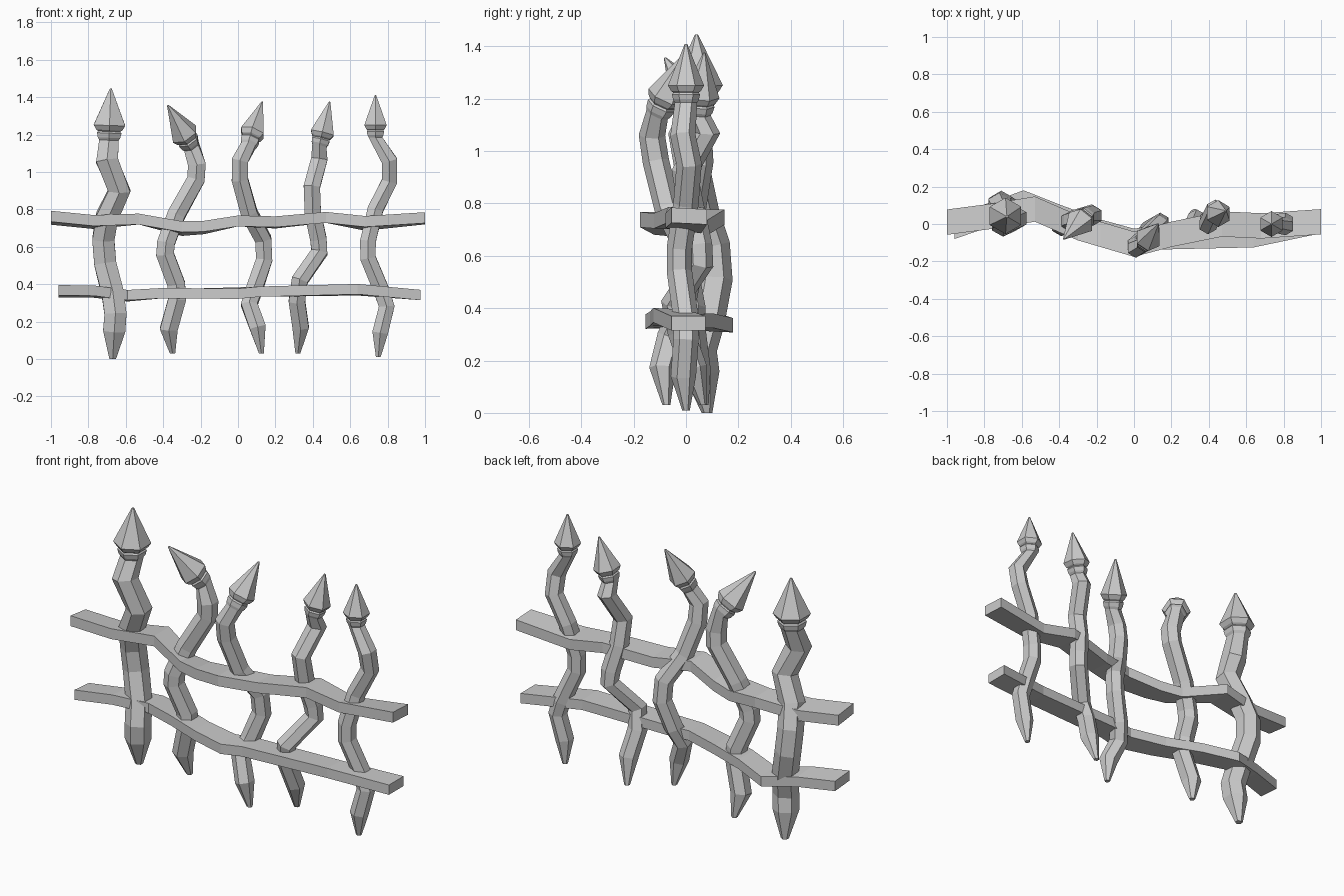
import bpy, bmesh, math
from mathutils import Vector


def finish(name, rings):
    """Skin a list of point rings into a closed flat-shaded mesh."""
    bm = bmesh.new()
    loops = [[bm.verts.new(p) for p in ring] for ring in rings]
    n = len(loops[0])
    for a, b in zip(loops, loops[1:]):
        for i in range(n):
            j = (i + 1) % n
            bm.faces.new((a[i], a[j], b[j], b[i]))
    bm.faces.new(loops[0])
    bm.faces.new(loops[-1])
    bmesh.ops.recalc_face_normals(bm, faces=bm.faces)
    mesh = bpy.data.meshes.new(name)
    bm.to_mesh(mesh)
    bm.free()
    bpy.context.collection.objects.link(bpy.data.objects.new(name, mesh))


def hex_ring(centre, axis, r):
    side = (Vector((1, 0, 0)) - axis * axis.x).normalized()
    other = axis.cross(side)
    return [centre + (side * math.cos(a) + other * math.sin(a)) * r
            for a in (math.radians(60 * k + 30) for k in range(6))]


# (fraction along head, radius factor): collar, groove, wide shoulder, tip
HEAD = [(0, 0.97), (0.05, 1.12), (0.14, 1.22), (0.17, 1.1),
        (0.2, 1.3), (0.29, 1.57), (1, 0.1)]


def add_post(name, r, path, tip):
    """Crooked hexagonal stake with a pointed foot and a spear head."""
    pts = [Vector(p) for p in path]
    tip = Vector(tip)
    axis = (tip - pts[-1]).normalized()
    rings = []
    for i, p in enumerate(pts[:-1]):
        if i == 0:
            t = Vector((0, 0, 1))
        else:
            t = (pts[i + 1] - p).normalized() + (p - pts[i - 1]).normalized()
        rings.append(hex_ring(p, t.normalized(), r * (0.33 if i == 0 else 1.1)))
    for f, k in HEAD:
        rings.append(hex_ring(pts[-1].lerp(tip, f), axis, r * k))
    finish(name, rings)


def add_rail(name, w, h, path):
    """Wavy plank with a rectangular section; roll lifts the front edge."""
    finish(name, [[(x, y + sy * w / 2, z + sz * h / 2 - sy * roll * w / 2)
                   for sy, sz in ((-1, -1), (1, -1), (1, 1), (-1, 1))]
                  for x, y, z, roll in path])


# Five stakes, left to right
add_post("post_1", 0.062, [
    (-.67, .08, 0), (-.662, .06, .15), (-.655, .05, .24), (-.67, .08, .35),
    (-.71, .11, .51), (-.72, .10, .64), (-.70, .06, .76), (-.635, .03, .90),
    (-.70, .0, 1.06), (-.69, .045, 1.17)], (-.68, .04, 1.445))
add_post("post_2", 0.05, [
    (-.35, .07, .03), (-.37, .04, .16), (-.325, .02, .32), (-.33, .02, .40),
    (-.39, -.01, .56), (-.385, -.01, .62), (-.33, .02, .77), (-.225, .05, .96),
    (-.22, .045, 1.04), (-.25, .05, 1.14)], (-.375, -.08, 1.355))
add_post("post_3", 0.046, [
    (.125, -.075, .03), (.105, -.09, .17), (.06, -.06, .29), (.09, -.02, .38),
    (.14, .01, .53), (.135, .0, .64), (.06, -.07, .78), (.01, -.115, .96),
    (.01, -.13, 1.06), (.055, -.11, 1.14)], (.13, 0, 1.375))
add_post("post_4", 0.046, [
    (.32, .065, .03), (.335, .03, .17), (.315, -.02, .31), (.33, -.045, .42),
    (.435, .055, .57), (.43, .05, .64), (.40, .02, .78), (.395, -.005, .92),
    (.435, .08, 1.07), (.435, .05, 1.14)], (.49, .07, 1.375))
add_post("post_5", 0.044, [
    (.75, 0, .01), (.76, -.01, .14), (.795, .0, .28), (.77, .0, .36),
    (.695, -.025, .54), (.695, -.025, .63), (.735, .0, .80), (.81, .012, .95),
    (.81, -.012, 1.06), (.735, 0, 1.185)], (.735, 0, 1.41))

# Two wavy cross rails
add_rail("upper_rail", 0.135, 0.058, [
    (-1, .01, .755, .12), (-.77, .04, .732, .12), (-.53, .08, .748, 0),
    (-.3, -.02, .697, .15), (-.18, -.055, .703, .1), (0, -.108, .738, 0),
    (.2, -.055, .73, .05), (.47, 0, .757, 0), (.68, -.01, .725, .15), (1, .012, .752, .05)])
add_rail("lower_rail", 0.13, 0.055, [
    (-.96, -.015, .362, .08), (-.77, .05, .36, .08), (-.59, .115, .338, .05),
    (-.4, .04, .352, 0), (-.2, -.035, .35, 0), (0, -.09, .352, -.05),
    (.12, -.072, .36, 0), (.64, -.06, .37, .05), (.975, .01, .342, 0)])
